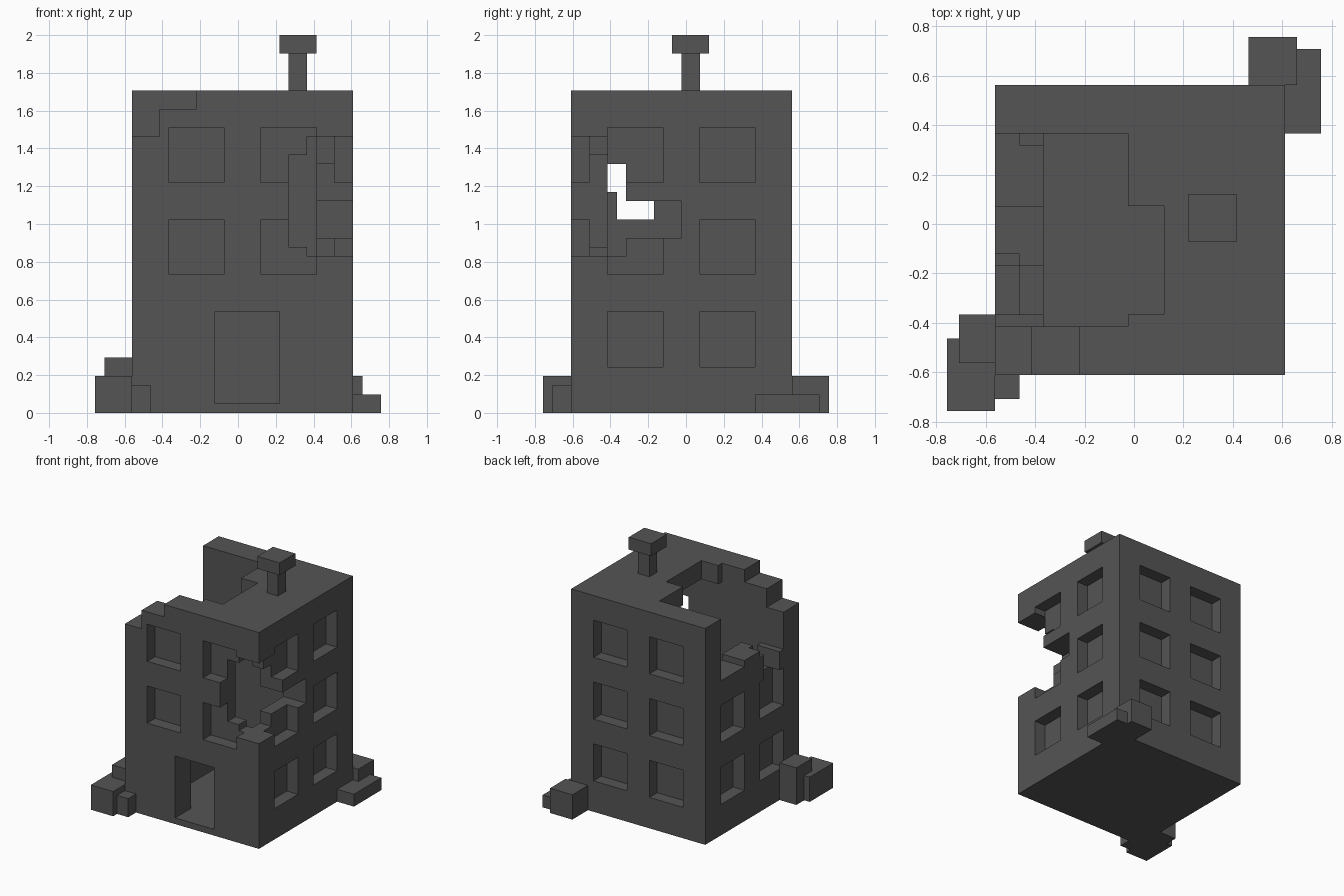
import bpy, bmesh
from mathutils import Vector

old = bpy.data.objects.get("Cube")
if old:
    bpy.data.objects.remove(old, do_unlink=True)

U = 2 / 41                          # one building block
CENTRE = Vector((15.5, 15.5, 0))    # block coordinates of the origin

stone = bpy.data.materials.new("dark grey stone")
stone.use_nodes = True
GREY = (0.09, 0.09, 0.09, 1)
stone.diffuse_color = GREY
stone.node_tree.nodes["Principled BSDF"].inputs["Base Color"].default_value = GREY


def box(name, x, y, z):
    """Box from (min, max) ranges in block units."""
    bm = bmesh.new()
    bmesh.ops.create_cube(bm, size=1)
    for v in bm.verts:
        v.co = [r[1] if c > 0 else r[0] for r, c in zip((x, y, z), v.co)]
    me = bpy.data.meshes.new(name)
    bm.to_mesh(me)
    bm.free()
    me.materials.append(stone)
    ob = bpy.data.objects.new(name, me)
    bpy.context.collection.objects.link(ob)
    return ob


def carve(target, x, y, z):
    """Cut a box out of the target for good."""
    cutter = box("cutter", x, y, z)
    mod = target.modifiers.new("cut", 'BOOLEAN')
    mod.operation, mod.solver, mod.object = 'DIFFERENCE', 'EXACT', cutter
    dg = bpy.context.evaluated_depsgraph_get()
    me = bpy.data.meshes.new_from_object(target.evaluated_get(dg))
    target.modifiers.clear()
    target.data = me
    bpy.data.objects.remove(cutter, do_unlink=True)


def to_world(ob):
    for v in ob.data.vertices:
        v.co = (v.co - CENTRE) * U


# Hollow tower with thick walls
tower = box("tower_walls", (4, 28), (3, 27), (0, 35))
carve(tower, (8, 24), (7, 23), (1, 32))

# Doorway
carve(tower, (13, 20), (2, 8), (1, 11))

# Recessed windows, two columns on each side
for z0 in (5, 15, 25):
    z = (z0, z0 + 6)
    for a in (8, 18):
        if z0 > 5:
            carve(tower, (a, a + 6), (2, 5), z)
        carve(tower, (a, a + 6), (25, 28), z)
    for a in (7, 17):
        carve(tower, (26, 29), (a, a + 6), z)
        carve(tower, (3, 6), (a, a + 6), z)

# Collapsed roof
carve(tower, (8, 15), (7, 23), (31, 36))
carve(tower, (14, 18), (8, 17), (31, 36))

# Crumbled top of the right wall: (y start, y end, remaining height)
for y0, y1, top in ((7, 8, 24), (8, 12, 21), (12, 17, 26), (17, 22, 25), (22, 23, 26)):
    carve(tower, (3, 8), (y0, y1), (top, 36))

# Stepped top of the front wall
carve(tower, (3, 7), (2, 7), (30, 36))
carve(tower, (7, 11), (2, 7), (33, 36))

# Breach in the front left corner
carve(tower, (21, 23), (2, 7), (18, 28))
carve(tower, (23, 29), (2, 7), (17, 30))
carve(tower, (24, 29), (7, 9), (17, 27))
carve(tower, (24, 29), (9, 15), (19, 23))
to_world(tower)

# Chimney and fallen rubble
for name, x, y, z in (
    ("chimney_stem", (21, 23), (15, 17), (35, 39)),
    ("chimney_cap", (20, 24), (14, 18), (39, 41)),
    ("front_rubble_large", (0, 4), (0, 6), (0, 4)),
    ("front_rubble_tall", (1, 4), (4, 8), (0, 6)),
    ("front_rubble_small", (4, 6), (1, 3), (0, 3)),
    ("back_rubble_large", (25, 29), (27, 31), (0, 4)),
    ("back_rubble_low", (28, 31), (23, 30), (0, 2)),
):
    to_world(box(name, x, y, z))
